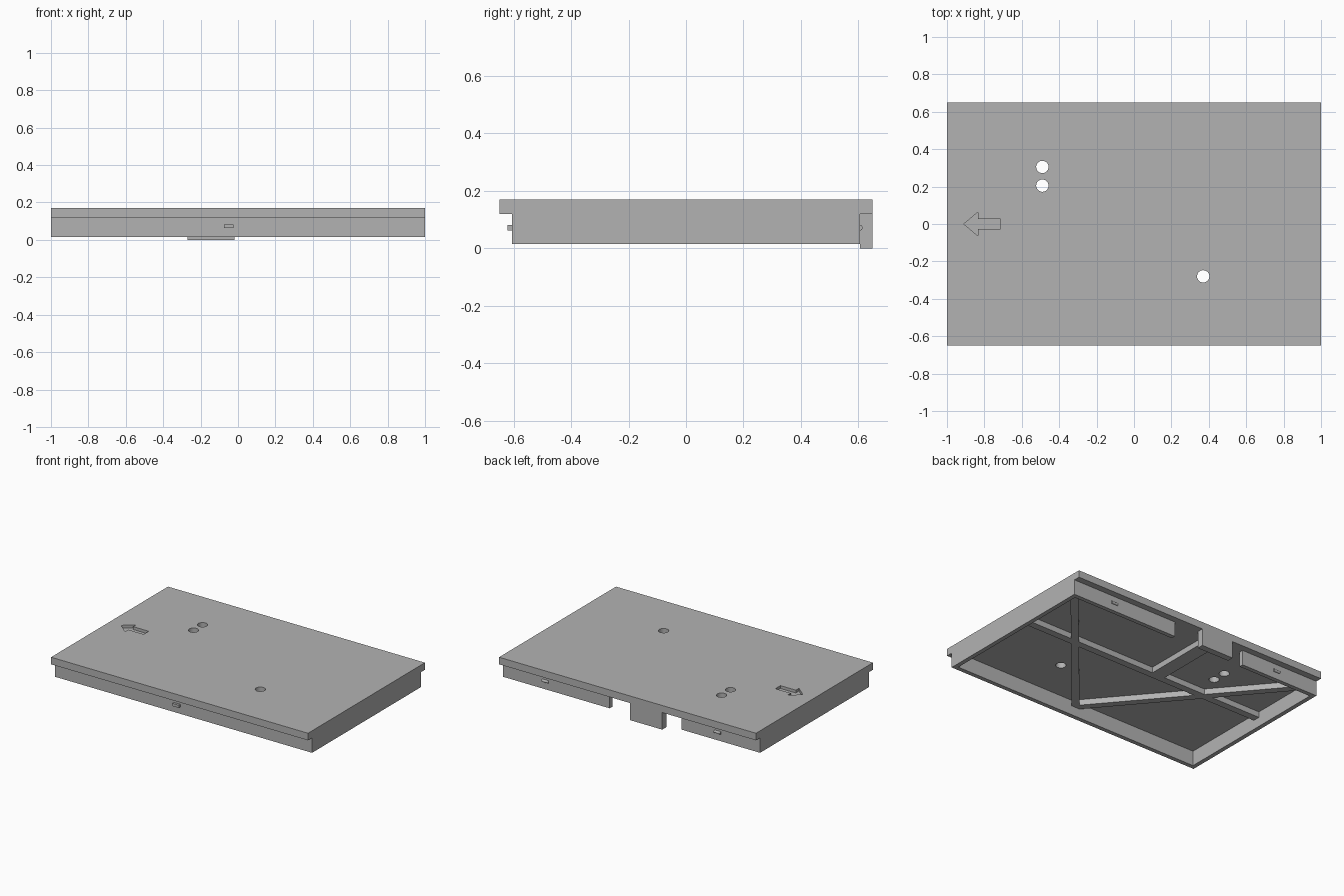
import bpy, bmesh
from math import atan2, hypot, pi
from mathutils import Matrix, Vector

cube = bpy.data.objects.get("Cube")
if cube:
    bpy.data.objects.remove(cube, do_unlink=True)

grey = bpy.data.materials.new("plain grey")
grey.use_nodes = True
grey.diffuse_color = (0.45, 0.45, 0.45, 1)
grey.node_tree.nodes["Principled BSDF"].inputs["Base Color"].default_value = grey.diffuse_color

# Key dimensions
TOP, DECK, RIM = 0.17, 0.12, 0.015      # plate top, plate underside, wall bottom
HALF_Y, WALL_Y, THICK = 0.65, 0.605, 0.03
RIB_LOW, RIB_WIDTH = 0.08, 0.05


def finish(name, bm):
    mesh = bpy.data.meshes.new(name)
    bmesh.ops.recalc_face_normals(bm, faces=bm.faces)
    bm.to_mesh(mesh)
    bm.free()
    mesh.materials.append(grey)
    obj = bpy.data.objects.new(name, mesh)
    bpy.context.collection.objects.link(obj)
    return obj


def box(name, x, y, z):
    """Box from (low, high) ranges on each axis."""
    bm = bmesh.new()
    size = [r[1] - r[0] for r in (x, y, z)]
    mid = Vector([(r[0] + r[1]) / 2 for r in (x, y, z)])
    bmesh.ops.create_cube(bm, size=1, matrix=Matrix.Translation(mid) @ Matrix.Diagonal((*size, 1)))
    return finish(name, bm)


def cylinder(name, centre, radius, depth, axis="Z", sides=32):
    bm = bmesh.new()
    turn = Matrix.Rotation(pi / 2, 4, "Y") if axis == "X" else Matrix.Identity(4)
    bmesh.ops.create_cone(bm, cap_ends=True, segments=sides, radius1=radius, radius2=radius,
                          depth=depth, matrix=Matrix.Translation(centre) @ turn)
    return finish(name, bm)


def diagonal_rib(name, start, end):
    """Rib on the underside between two plan points."""
    dx, dy = end[0] - start[0], end[1] - start[1]
    half = hypot(dx, dy) / 2
    rib = box(name, (-half, half), (-RIB_WIDTH / 2, RIB_WIDTH / 2), (RIB_LOW, DECK))
    rib.data.transform(Matrix.Translation(((start[0] + end[0]) / 2, (start[1] + end[1]) / 2, 0))
                       @ Matrix.Rotation(atan2(dy, dx), 4, "Z"))
    return rib


def cut(target, cutter):
    cutter.hide_render = True
    cutter.display_type = "WIRE"
    cutter.hide_set(True)
    mod = target.modifiers.new(cutter.name, "BOOLEAN")
    mod.operation = "DIFFERENCE"
    mod.solver = "EXACT"
    mod.object = cutter


# Top plate with three round holes
plate = box("top_plate", (-1, 1), (-HALF_Y, HALF_Y), (DECK, TOP))
for i, (x, y) in enumerate([(-0.49, 0.305), (-0.49, 0.205), (0.37, -0.28)]):
    cut(plate, cylinder(f"hole_cutter_{i + 1}", (x, y, DECK), 0.033, 0.3))

# Engraved direction arrow
upper = [(-0.91, 0), (-0.835, 0.063), (-0.835, 0.028), (-0.715, 0.028)]
outline = upper + [(x, -y) for x, y in reversed(upper[1:])]
bm = bmesh.new()
face = bm.faces.new([bm.verts.new((x, y, TOP - 0.02)) for x, y in outline])
raised = bmesh.ops.extrude_face_region(bm, geom=[face])["geom"]
bmesh.ops.translate(bm, vec=(0, 0, 0.06), verts=[v for v in raised if isinstance(v, bmesh.types.BMVert)])
cut(plate, finish("arrow_cutter", bm))

# Skirt walls; the back one is open around the tab
wall_z = (RIM, DECK)
inner = WALL_Y - THICK
box("front_wall", (-1, 1), (-WALL_Y, -inner), wall_z)
box("back_wall_left", (0.17, 1), (inner, WALL_Y), wall_z)
box("back_wall_right", (-1, -0.39), (inner, WALL_Y), wall_z)
box("left_wall", (1 - THICK, 1), (-inner, inner), wall_z)
box("right_wall", (-1, THICK - 1), (-inner, inner), wall_z)

# Back tab and the rib that carries it
box("back_tab", (-0.27, -0.02), (WALL_Y, HALF_Y), (0, DECK))
box("tab_rib", (-0.19, -0.09), (0.05, WALL_Y), (RIB_LOW, DECK))

# Stiffening ribs under the plate
box("long_rib", (THICK - 1, 1 - THICK), (0.025, 0.025 + RIB_WIDTH), (RIB_LOW, DECK))
for side, name in ((1, "left"), (-1, "right")):
    diagonal_rib(f"diagonal_rib_{name}", (0, -inner), (side * 0.975, inner))
    # Rounded snap bumps on the back wall
    cylinder(f"back_bump_{name}", (side * 0.67, WALL_Y, 0.072), 0.01, 0.05, "X", 16)

# Square latch on the front wall
box("front_latch", (-0.075, -0.025), (-0.622, -WALL_Y), (0.063, 0.082))
